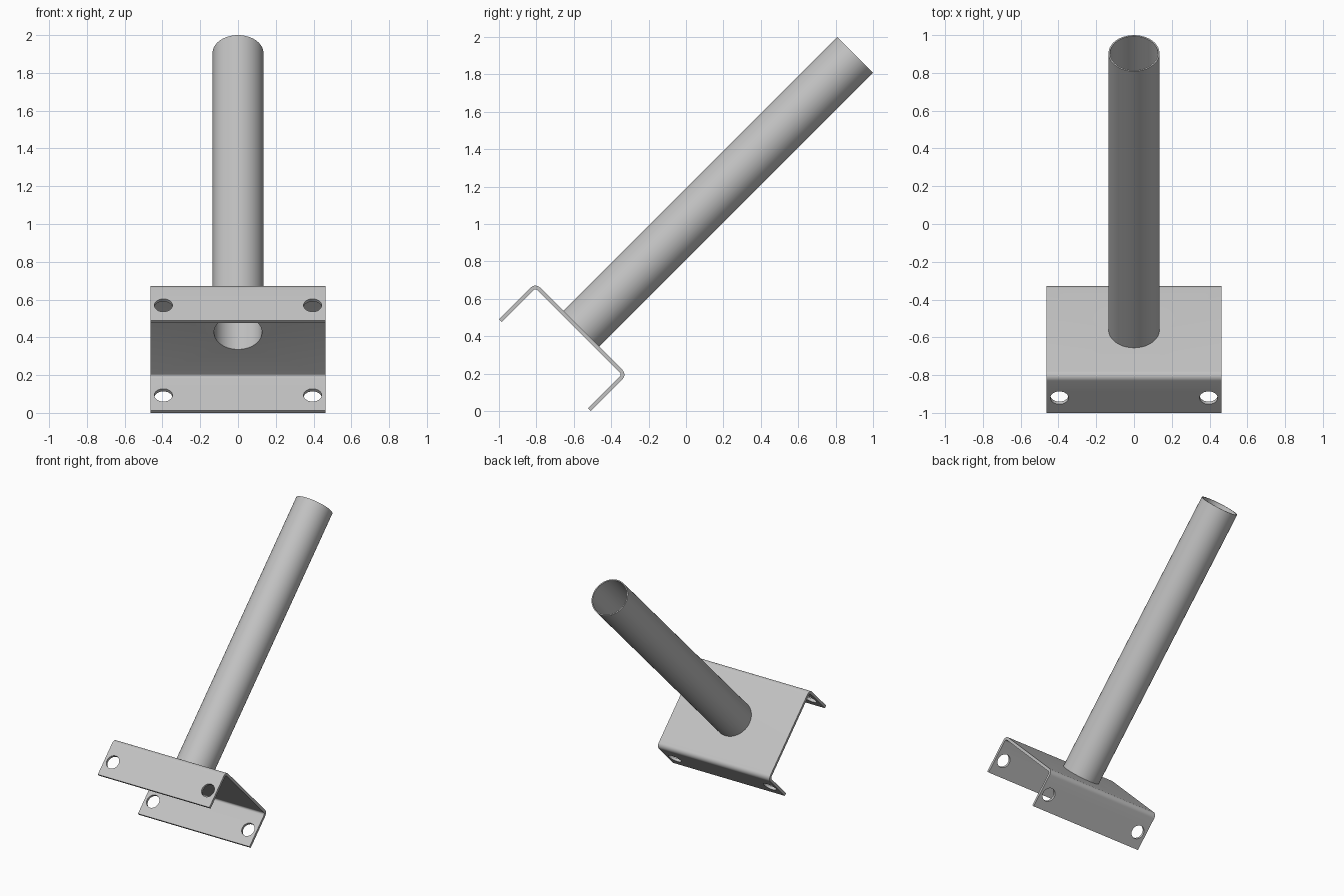
import bpy, bmesh, math
from mathutils import Matrix, Vector

cube = bpy.data.objects.get("Cube")
if cube:
    bpy.data.objects.remove(cube, do_unlink=True)

# Dimensions in the bracket's own frame: plate top at z = 0, tube along +z
HALF_X, HALF_Y, DEPTH = 0.463, 0.3465, 0.276
THICK, BEND = 0.02, 0.035
TUBE_R, BORE_R, TUBE_LEN = 0.135, 0.127, 2.071
HOLE_X, HOLE_Z, HOLE_R = 0.395, -0.163, 0.048
TILT = Matrix.Translation((0, -0.56, 0.44)) @ Matrix.Rotation(math.radians(-45), 4, 'X')

steel = bpy.data.materials.new("grey steel")
steel.use_nodes = True
grey = (0.54, 0.54, 0.54, 1)
steel.diffuse_color = grey
steel.node_tree.nodes["Principled BSDF"].inputs["Base Color"].default_value = grey


def make_object(name, bm):
    bmesh.ops.recalc_face_normals(bm, faces=bm.faces)
    mesh = bpy.data.meshes.new(name)
    bm.to_mesh(mesh)
    bm.free()
    mesh.materials.append(steel)
    obj = bpy.data.objects.new(name, mesh)
    bpy.context.collection.objects.link(obj)
    return obj


def select(obj):
    bpy.ops.object.select_all(action='DESELECT')
    obj.select_set(True)
    bpy.context.view_layer.objects.active = obj


def cutter(radius, length, matrix):
    bm = bmesh.new()
    bmesh.ops.create_cone(bm, cap_ends=True, segments=64, radius1=radius,
                          radius2=radius, depth=length, matrix=matrix)
    obj = make_object("hole_cutter", bm)
    obj.hide_render = True
    return obj


def half_profile(offset):
    """Points from the flange end round the bend, on the +y side."""
    r = BEND - offset
    pts = [(HALF_Y - offset, -DEPTH)]
    for i in range(9):
        a = math.pi / 2 * i / 8
        pts.append((HALF_Y - BEND + r * math.cos(a), -BEND + r * math.sin(a)))
    return pts


def mirrored(pts):
    return pts + [(-y, z) for y, z in reversed(pts)]


# Bent channel bracket: folded sheet profile extruded across x
bm = bmesh.new()
outline = mirrored(half_profile(0)) + mirrored(half_profile(THICK))[::-1]
face = bm.faces.new([bm.verts.new((-HALF_X, y, z)) for y, z in outline])
ext = bmesh.ops.extrude_face_region(bm, geom=[face])
moved = [g for g in ext["geom"] if isinstance(g, bmesh.types.BMVert)]
bmesh.ops.translate(bm, verts=moved, vec=Vector((2 * HALF_X, 0, 0)))
bracket = make_object("mounting_bracket", bm)

# Bolt holes in both flanges, and the bore through the plate
cutters = [cutter(BORE_R, 0.1, Matrix.Identity(4))]
for sx in (-1, 1):
    for sy in (-1, 1):
        place = Matrix.Translation((sx * HOLE_X, sy * HALF_Y, HOLE_Z))
        cutters.append(cutter(HOLE_R, 0.1, place @ Matrix.Rotation(math.pi / 2, 4, 'X')))
for c in cutters:
    mod = bracket.modifiers.new("hole", 'BOOLEAN')
    mod.operation = 'DIFFERENCE'
    mod.solver = 'EXACT'
    mod.object = c
    select(bracket)
    bpy.ops.object.modifier_apply(modifier=mod.name)
    bpy.data.objects.remove(c, do_unlink=True)

# Open tube: wall section spun round its axis
bm = bmesh.new()
section = [(TUBE_R, 0), (TUBE_R, TUBE_LEN), (BORE_R, TUBE_LEN), (BORE_R, 0)]
verts = [bm.verts.new((r, 0, z)) for r, z in section]
edges = [bm.edges.new((verts[i], verts[(i + 1) % 4])) for i in range(4)]
bmesh.ops.spin(bm, geom=verts + edges, cent=(0, 0, 0), axis=(0, 0, 1),
               angle=2 * math.pi, steps=64, use_merge=True)
bmesh.ops.remove_doubles(bm, verts=bm.verts, dist=0.0001)
tube = make_object("tube", bm)

# Tilt the assembly and smooth the curved surfaces
for obj in (bracket, tube):
    obj.data.transform(TILT)
    select(obj)
    bpy.ops.object.shade_smooth_by_angle(angle=math.radians(30))
